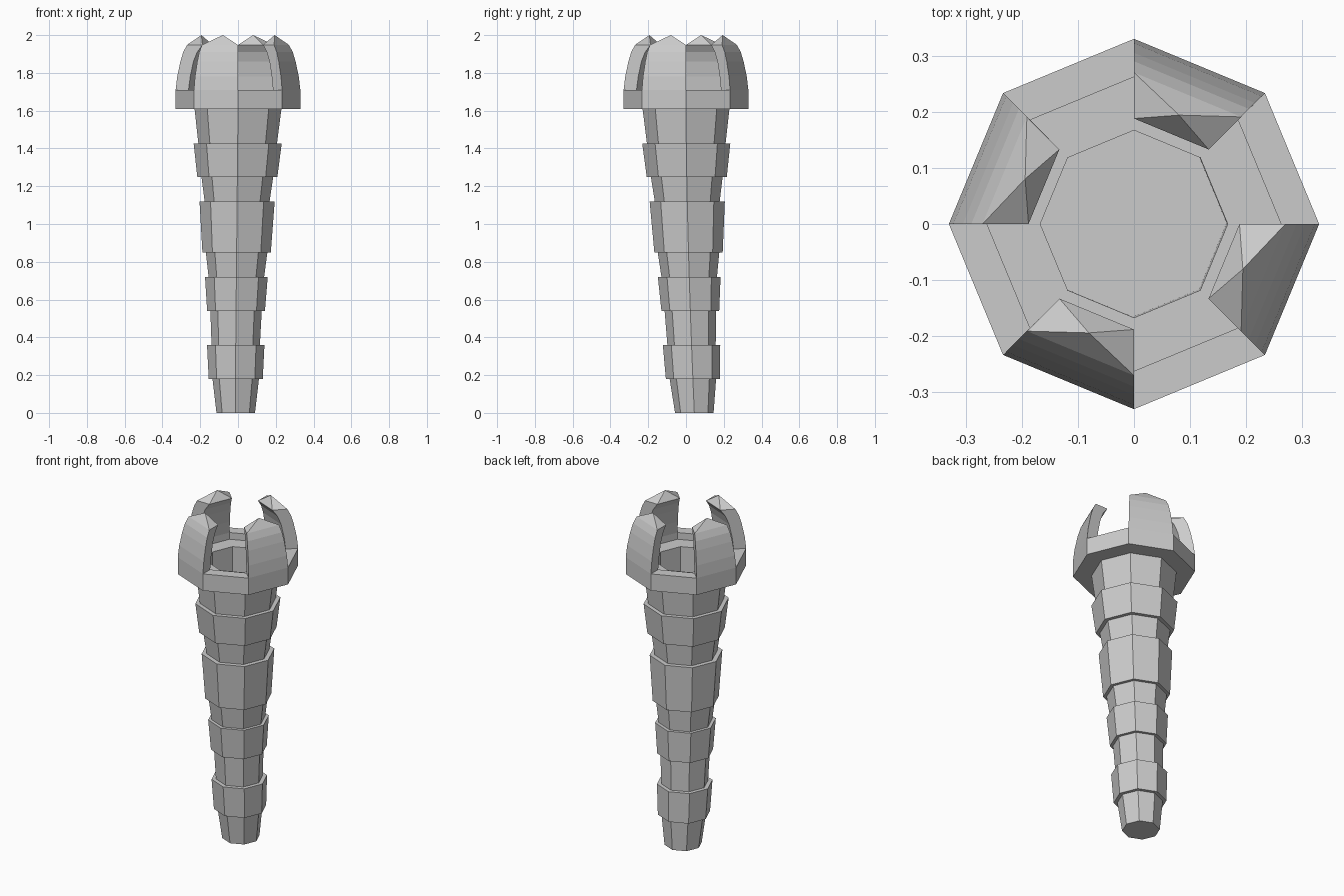
import bpy, bmesh
from math import cos, sin, pi

if "Cube" in bpy.data.objects:
    bpy.data.objects.remove(bpy.data.objects["Cube"])


def make_object(name, bm):
    bmesh.ops.recalc_face_normals(bm, faces=bm.faces)
    mesh = bpy.data.meshes.new(name)
    bm.to_mesh(mesh)
    bm.free()
    obj = bpy.data.objects.new(name, mesh)
    bpy.context.collection.objects.link(obj)
    return obj


def axis(z):
    # Gently bent centre line of the handle
    t = max(0.0, (1.61 - z) / 1.61)
    x = -0.012 * min(1.0, t * 1.3)
    y = 0.044 * t ** 1.6
    return x, y


def octagon_loft(name, profile, cap_start, cap_end):
    # Lofts octagons of (radius, z) along the centre line
    bm = bmesh.new()
    rings = []
    for r, z in profile:
        cx, cy = axis(z)
        rings.append([bm.verts.new((cx + r * cos(k * pi / 4), cy + r * sin(k * pi / 4), z))
                      for k in range(8)])
    for a, b in zip(rings, rings[1:]):
        for k in range(8):
            n = (k + 1) % 8
            bm.faces.new((a[k], a[n], b[n], b[k]))
    if cap_start:
        bm.faces.new(rings[0][::-1])
    if cap_end:
        bm.faces.new(rings[-1])
    return make_object(name, bm)


# Tapered handle with stepped grip bands
octagon_loft("handle", [
    (0.102, 0), (0.123, 0.18), (0.143, 0.18), (0.152, 0.36),
    (0.128, 0.36), (0.136, 0.54), (0.153, 0.54), (0.166, 0.72),
    (0.147, 0.72), (0.163, 0.85), (0.181, 0.85), (0.199, 1.12),
    (0.172, 1.12), (0.19, 1.25), (0.212, 1.25), (0.233, 1.425),
    (0.208, 1.425), (0.23, 1.61)], True, False)

# Collar with a stepped socket
octagon_loft("collar", [
    (0.228, 1.61), (0.33, 1.61), (0.33, 1.71), (0.262, 1.71),
    (0.262, 1.67), (0.167, 1.67), (0.167, 1.42)], False, True)

# Curved prongs with pointed tips: (outer radius, inner radius, z)
PRONG = [(0.33, 0.262, 1.71), (0.322, 0.253, 1.78), (0.305, 0.236, 1.86),
         (0.29, 0.216, 1.91), (0.27, 0.188, 1.948)]


def prong(index):
    bm = bmesh.new()
    a0 = pi / 4 + index * pi / 2
    a1 = a0 + pi / 4
    rings = []
    for ro, ri, z in PRONG:
        rings.append([bm.verts.new((r * cos(a), r * sin(a), z))
                      for r, a in ((ro, a0), (ro, a1), (ri, a1), (ri, a0))])
    for p, q in zip(rings, rings[1:]):
        for k in range(4):
            n = (k + 1) % 4
            bm.faces.new((p[k], p[n], q[n], q[k]))
    mid = a0 + pi / 8
    tip = bm.verts.new((0.21 * cos(mid), 0.21 * sin(mid), 2.0))
    for k in range(4):
        bm.faces.new((rings[-1][k], rings[-1][(k + 1) % 4], tip))
    make_object(f"prong_{index + 1}", bm)


for i in range(4):
    prong(i)
